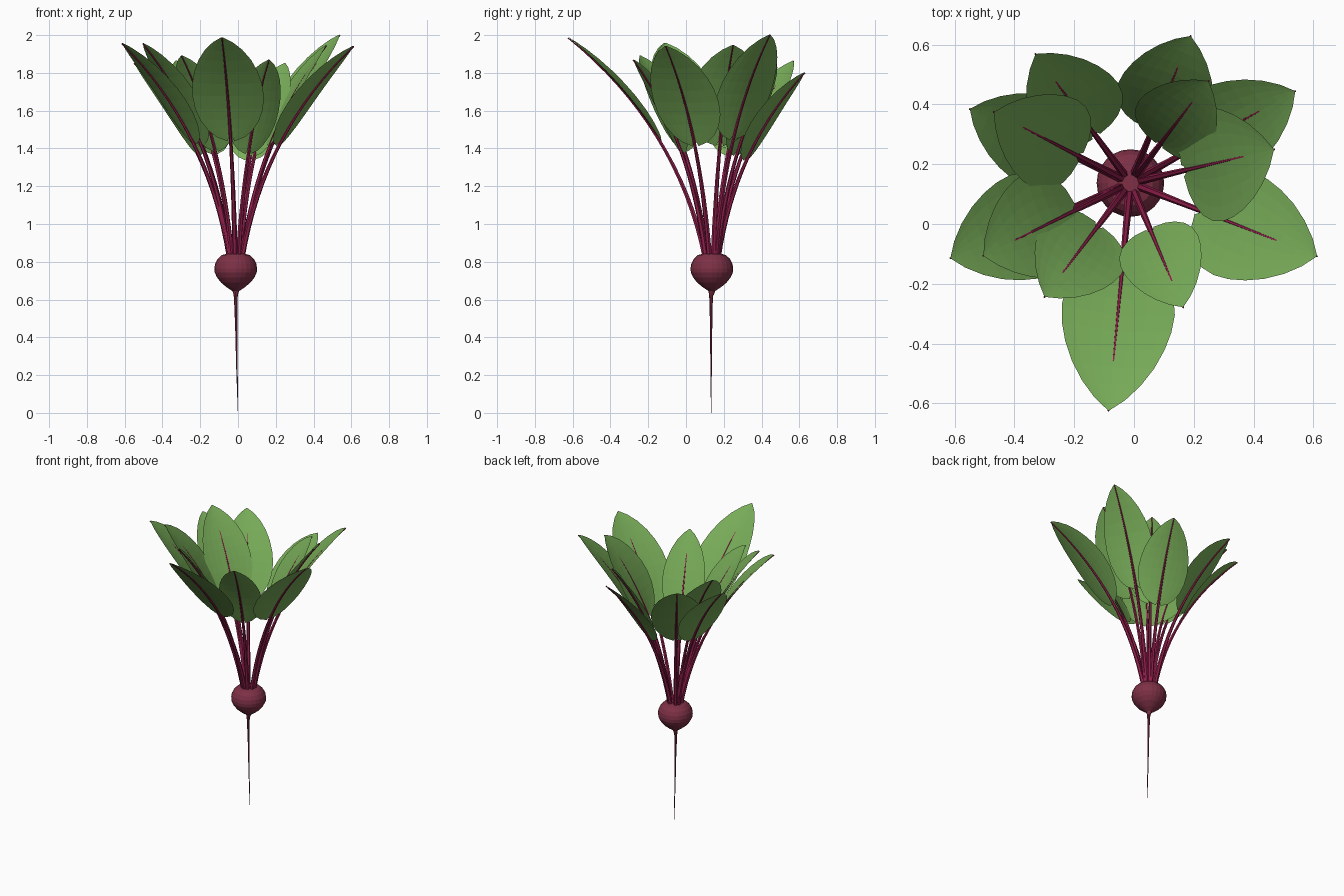
import bpy, bmesh, math
from mathutils import Vector

if "Cube" in bpy.data.objects:
    bpy.data.objects.remove(bpy.data.objects["Cube"])

def material(name, rgb):
    m = bpy.data.materials.new(name)
    m.diffuse_color = (*rgb, 1)
    m.use_nodes = True
    m.node_tree.nodes["Principled BSDF"].inputs["Base Color"].default_value = m.diffuse_color
    return m

LEAF = material("leaf green", (0.19, 0.42, 0.10))
STEM = material("stem crimson", (0.30, 0.014, 0.075))
BULB = material("beet red", (0.21, 0.03, 0.062))
CX, CY, TOP = -0.012, 0.137, 0.82

def make(name, bm, mat, smooth=False):
    bmesh.ops.recalc_face_normals(bm, faces=bm.faces)
    me = bpy.data.meshes.new(name)
    bm.to_mesh(me)
    bm.free()
    me.materials.append(mat)
    for p in me.polygons:
        p.use_smooth = smooth
    ob = bpy.data.objects.new(name, me)
    bpy.context.collection.objects.link(ob)
    return ob

def tube(name, pts, radii, sides, mat, side=Vector((1, 0, 0))):
    """Closed tube along pts, with one radius per point."""
    bm = bmesh.new()
    rings = []
    for i, (p, r) in enumerate(zip(pts, radii)):
        t = (pts[min(i + 1, len(pts) - 1)] - pts[max(i - 1, 0)]).normalized()
        a = (side - t * side.dot(t)).normalized()
        b = t.cross(a)
        rings.append([bm.verts.new(p + r * (a * math.cos(k * math.tau / sides)
                      + b * math.sin(k * math.tau / sides))) for k in range(sides)])
    for lo, hi in zip(rings, rings[1:]):
        for k in range(sides):
            n = (k + 1) % sides
            bm.faces.new((lo[k], lo[n], hi[n], hi[k]))
    bm.faces.new(rings[0])
    bm.faces.new(rings[-1])
    return make(name, bm, mat)

# Bulb: turned profile (radius, height)
profile = [(0.010, 0.625), (0.018, 0.645), (0.048, 0.665), (0.078, 0.69), (0.099, 0.717),
           (0.111, 0.743), (0.113, 0.765), (0.109, 0.79), (0.096, 0.815), (0.075, 0.835), (0.04, 0.845)]
tube("bulb", [Vector((CX, CY, z)) for r, z in profile], [r for r, z in profile], 24, BULB)

# Tap root: long thin taper
root = [(CX, 0.65, 0.014), (CX, 0.6, 0.009), (-0.009, 0.45, 0.006),
        (-0.006, 0.25, 0.004), (0.0, 0.0, 0.001)]
tube("tap_root", [Vector((x, CY - 0.004, z)) for x, z, r in root], [r for x, z, r in root], 8, BULB)

# Leaf outline: (fraction along blade, fraction of half width)
OUTLINE = [(0, 0.10), (0.03, 0.40), (0.08, 0.62), (0.16, 0.82), (0.26, 0.95), (0.38, 1.0),
           (0.50, 0.97), (0.62, 0.88), (0.74, 0.73), (0.85, 0.52), (0.94, 0.27), (1.0, 0.02)]

def stalk_point(tip, t):
    """Curve leaving the bulb steeply and arching outward to the tip."""
    out = Vector((tip.x - CX, tip.y - CY, 0))
    base = Vector((CX, CY, TOP)) + out.normalized() * 0.035
    d = tip - base
    r = 0.4 * t * (1 - t) + t * t
    h = 1.2 * t * (1 - t) + t * t
    return base + Vector((d.x * r, d.y * r, d.z * h))

def leaf(i, x, y, z, half):
    tip = Vector((x, y, z))
    side = Vector((-(y - CY), x - CX, 0)).normalized()
    # Stalk running on as the midrib
    n = 16
    pts = [stalk_point(tip, k / n) for k in range(n + 1)]
    tube(f"stalk_{i}", pts, [0.0145 - 0.0115 * k / n for k in range(n + 1)], 6, STEM, side)
    # Blade: lofted cross rows with slightly cupped edges
    bm = bmesh.new()
    rows = []
    for u, w in OUTLINE:
        t = 0.50 + 0.50 * u
        p = stalk_point(tip, t)
        tan = (stalk_point(tip, t + 0.01) - stalk_point(tip, t - 0.01)).normalized()
        nrm = tan.cross(side)
        if nrm.z < 0:
            nrm = -nrm
        row = []
        for k in range(-4, 5):
            s = k / 4
            row.append(bm.verts.new(p + side * (s * w * half)
                       + nrm * (0.004 + 0.016 * w * s * s)
                       - tan * (0.03 * s * s * (1 - u) ** 3)))
        rows.append(row)
    for a, b in zip(rows, rows[1:]):
        for k in range(8):
            bm.faces.new((a[k], a[k + 1], b[k + 1], b[k]))
    make(f"leaf_{i}", bm, LEAF)

# Leaves: tip position and half width
LEAVES = [(-0.085, -0.625, 1.985, 0.19), (0.613, -0.108, 1.94, 0.185), (0.54, 0.445, 2.0, 0.16),
          (0.47, 0.25, 1.945, 0.195), (0.25, 0.48, 1.85, 0.145), (0.19, 0.63, 1.80, 0.165),
          (-0.33, 0.57, 1.862, 0.165), (-0.55, 0.385, 1.85, 0.155), (-0.47, 0.375, 1.92, 0.165),
          (-0.615, -0.115, 1.955, 0.18), (-0.505, -0.107, 1.955, 0.185),
          (-0.30, -0.245, 1.89, 0.16), (0.165, -0.28, 1.868, 0.14)]
for i, args in enumerate(LEAVES, 1):
    leaf(i, *args)
